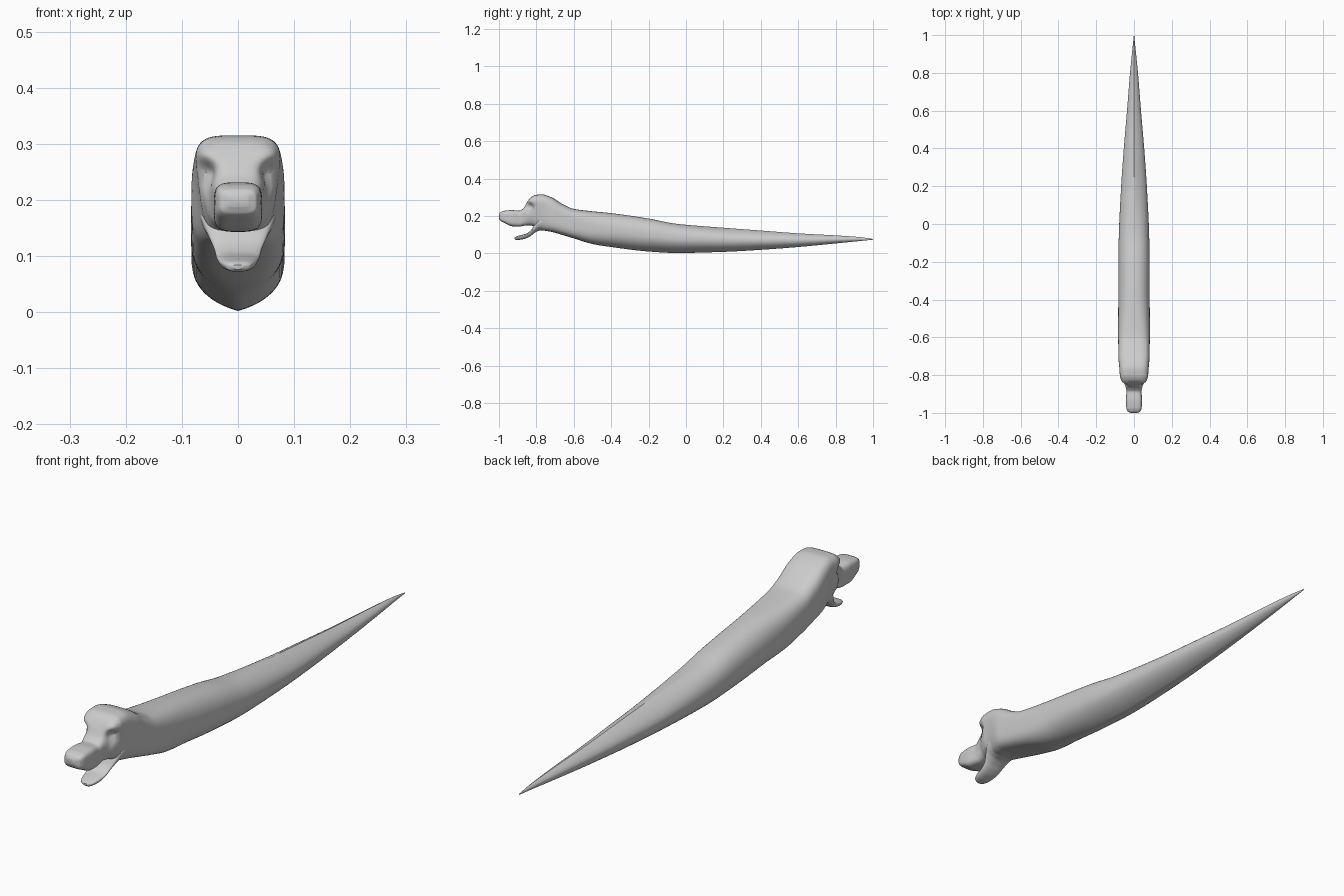
import bpy, bmesh, math
from mathutils import Vector

if "Cube" in bpy.data.objects:
    bpy.data.objects.remove(bpy.data.objects["Cube"])

SEG = 64


def ramp(v, a, b):
    t = max(0.0, min(1.0, (v - a) / (b - a)))
    return t * t * (3 - 2 * t)


def resample(rows, steps=7):
    """Monotone cubic interpolation between stations (y first)."""
    n, cols = len(rows), len(rows[0])
    slopes = []
    for i in range(n):
        line = []
        for c in range(1, cols):
            def d(k):
                return (rows[k + 1][c] - rows[k][c]) / (rows[k + 1][0] - rows[k][0])
            a, b = d(max(i - 1, 0)), d(min(i, n - 2))
            line.append(2 * a * b / (a + b) if a * b > 0 else 0.0)
        slopes.append(line)
    slopes[-1] = [(rows[-1][c] - rows[-2][c]) / (rows[-1][0] - rows[-2][0]) for c in range(1, cols)]
    out = []
    for i in range(n - 1):
        h = rows[i + 1][0] - rows[i][0]
        for s in range(steps):
            t = s / steps
            row = [rows[i][0] + h * t]
            for c in range(1, cols):
                p, q = rows[i][c], rows[i + 1][c]
                m, k = slopes[i][c - 1] * h, slopes[i + 1][c - 1] * h
                row.append((2*t**3 - 3*t*t + 1) * p + (t**3 - 2*t*t + t) * m
                           + (3*t*t - 2*t**3) * q + (t**3 - t*t) * k)
            out.append(row)
    return out + [list(rows[-1])]


def loft(name, rows, shape, tweak=None):
    """Skin superellipse rings; shape(y) -> exponent, top ridge, keel, taper."""
    bm = bmesh.new()
    rings = []
    for y, top, bot, w in resample(rows):
        n, ridge, keel, taper = shape(y)
        mid, h = (top + bot) / 2, (top - bot) / 2
        ring = []
        for j in range(SEG):
            a = 2 * math.pi * j / SEG
            c, s = math.cos(a), math.sin(a)
            x = math.copysign(abs(c) ** (2 / n), c)
            z = math.copysign(abs(s) ** (2 / n), s)
            k = ridge if s > 0 else keel
            z = (1 - k) * z + k * math.copysign(1 - abs(x), s)
            x *= 1 - taper * (1 - z) / 2
            co = Vector((x * w, y, mid + z * h))
            ring.append(bm.verts.new(tweak(co) if tweak else co))
        rings.append(ring)
    for a, b in zip(rings, rings[1:]):
        for j in range(SEG):
            k = (j + 1) % SEG
            bm.faces.new((a[j], a[k], b[k], b[j]))
    bm.faces.new(rings[0])
    bm.faces.new(rings[-1])
    bmesh.ops.recalc_face_normals(bm, faces=bm.faces)
    me = bpy.data.meshes.new(name)
    bm.to_mesh(me)
    bm.free()
    ob = bpy.data.objects.new(name, me)
    bpy.context.collection.objects.link(ob)
    bpy.context.view_layer.objects.active = ob
    ob.select_set(True)
    bpy.ops.object.shade_smooth_by_angle(angle=math.radians(40))
    ob.select_set(False)


# Body, skull and snout: y, top z, bottom z, half width
body = [
    (-1.0, 0.209, 0.188, 0.018), (-0.993, 0.219, 0.175, 0.033),
    (-0.97, 0.228, 0.162, 0.041), (-0.93, 0.231, 0.145, 0.043),
    (-0.89, 0.228, 0.143, 0.040), (-0.87, 0.241, 0.147, 0.045),
    (-0.85, 0.272, 0.150, 0.057), (-0.825, 0.303, 0.148, 0.076),
    (-0.80, 0.313, 0.136, 0.083), (-0.77, 0.315, 0.124, 0.083),
    (-0.72, 0.300, 0.115, 0.083), (-0.66, 0.264, 0.098, 0.083),
    (-0.60, 0.238, 0.080, 0.084), (-0.50, 0.225, 0.050, 0.084),
    (-0.40, 0.215, 0.034, 0.083), (-0.20, 0.186, 0.010, 0.083),
    (-0.05, 0.158, 0.002, 0.080), (0.2, 0.137, 0.008, 0.068),
    (0.4, 0.122, 0.019, 0.054), (0.6, 0.107, 0.034, 0.037),
    (0.8, 0.096, 0.053, 0.021), (0.93, 0.087, 0.066, 0.008),
    (1.0, 0.077, 0.073, 0.0008),
]


def body_shape(y):
    return (4.0 - 1.7 * ramp(y, -0.8, -0.35), 0.4 * ramp(y, -0.15, 0.3),
            0.3 * ramp(y, -0.65, 0.0),
            0.3 * ramp(y, -0.9, -0.84) * (1 - ramp(y, -0.8, -0.7)))


def eye_sockets(co):
    side = math.copysign(1, co.x)
    d = co - Vector((side * 0.062, -0.842, 0.248))
    g = math.exp(-((d.x / 0.024) ** 2 + (d.y / 0.03) ** 2 + (d.z / 0.020) ** 2))
    # small brow ridge above each socket
    e = co - Vector((side * 0.055, -0.845, 0.282))
    b = math.exp(-((e.x / 0.025) ** 2 + (e.y / 0.025) ** 2 + (e.z / 0.014) ** 2))
    return co + Vector((-side * 0.012, 0.016, 0)) * g + Vector((side * 0.003, -0.005, 0)) * b


loft("body_and_head", body, body_shape, eye_sockets)

# Lower jaw, open and running back into the throat
jaw = [
    (-0.916, 0.084, 0.076, 0.010), (-0.908, 0.090, 0.072, 0.026),
    (-0.885, 0.097, 0.073, 0.037), (-0.855, 0.105, 0.080, 0.043),
    (-0.83, 0.123, 0.093, 0.048), (-0.81, 0.155, 0.109, 0.060),
    (-0.785, 0.190, 0.121, 0.074), (-0.74, 0.200, 0.122, 0.079),
    (-0.68, 0.190, 0.125, 0.060),
]
loft("lower_jaw", jaw, lambda y: (2.6, 0, 0, 0.3))
